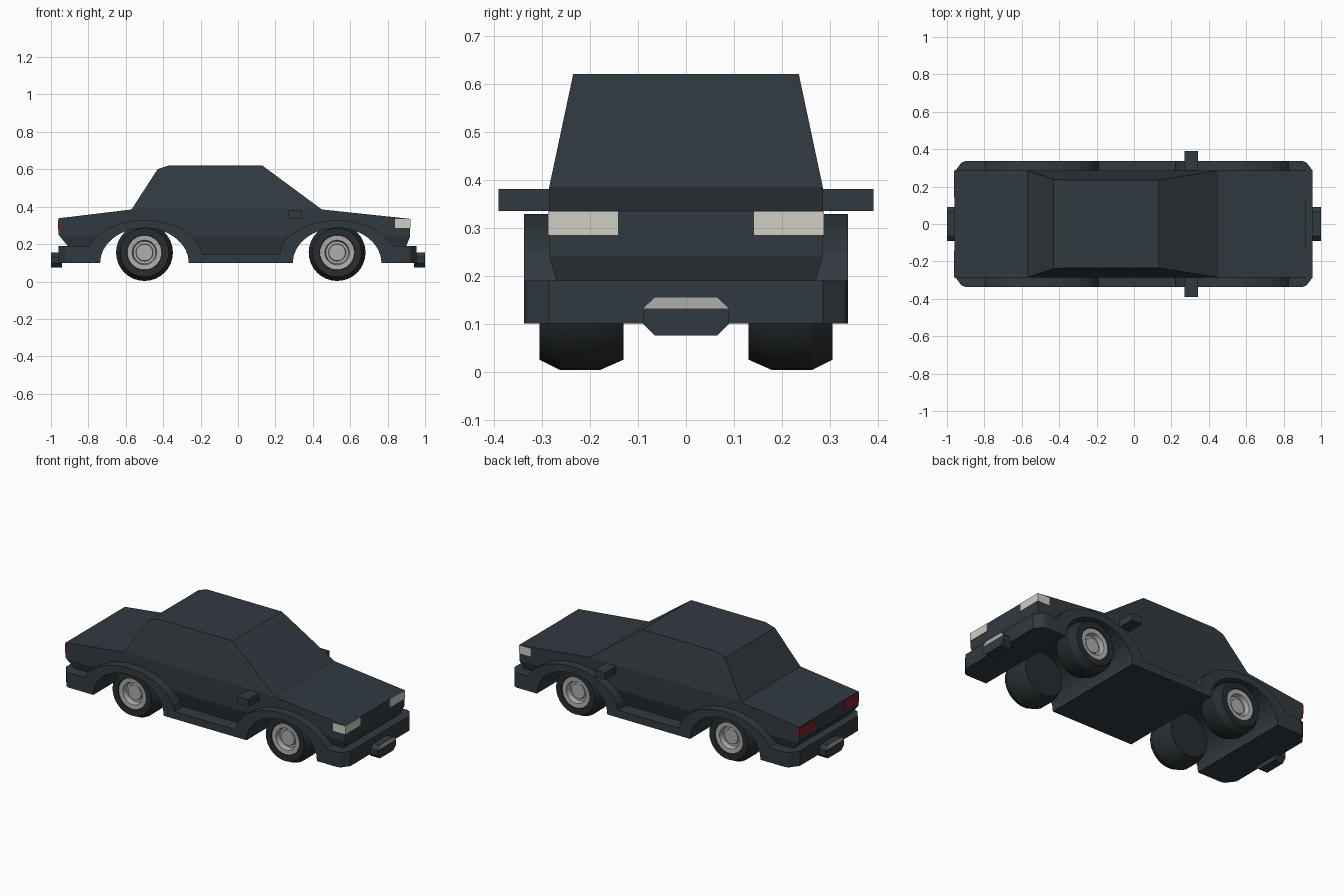
import bpy, bmesh, math
from mathutils import Vector

if "Cube" in bpy.data.objects:
    bpy.data.objects.remove(bpy.data.objects["Cube"])


def material(name, rgb):
    m = bpy.data.materials.new(name)
    m.diffuse_color = (*rgb, 1)
    m.use_nodes = True
    node = m.node_tree.nodes["Principled BSDF"]
    node.inputs["Base Color"].default_value = (*rgb, 1)
    node.inputs["Roughness"].default_value = 0.7
    return m


paint = material("dark slate paint", (0.031, 0.042, 0.051))
rubber = material("tyre rubber", (0.021, 0.026, 0.029))
metal = material("rim grey", (0.42, 0.42, 0.42))
lamp = material("lamp white", (0.62, 0.61, 0.56))
red = material("tail lamp red", (0.22, 0.012, 0.02))


def finish(name, bm, *mats):
    bmesh.ops.recalc_face_normals(bm, faces=bm.faces[:])
    mesh = bpy.data.meshes.new(name)
    bm.to_mesh(mesh)
    bm.free()
    for m in mats:
        mesh.materials.append(m)
    ob = bpy.data.objects.new(name, mesh)
    bpy.context.collection.objects.link(ob)
    return ob


def prism(points, half_width):
    """Side profile (x, z) spanning both sides of the car."""
    bm = bmesh.new()
    sides = [[bm.verts.new((x, s * half_width, z)) for x, z in points] for s in (-1, 1)]
    for loop in sides:
        bm.faces.new(loop)
    n = len(points)
    for i in range(n):
        j = (i + 1) % n
        bm.faces.new((sides[0][i], sides[0][j], sides[1][j], sides[1][i]))
    bmesh.ops.recalc_face_normals(bm, faces=bm.faces[:])
    return bm


def slice_off(bm, co, normal, clear):
    geom = bm.verts[:] + bm.edges[:] + bm.faces[:]
    bmesh.ops.bisect_plane(bm, geom=geom, plane_co=co, plane_no=normal, clear_outer=clear)
    if clear:
        open_edges = [e for e in bm.edges if e.is_boundary]
        bmesh.ops.holes_fill(bm, edges=open_edges, sides=0)


def box(name, lo, hi, mat):
    bm = bmesh.new()
    bmesh.ops.create_cube(bm, size=1)
    for v in bm.verts:
        v.co = Vector([(a + b) / 2 + c * (b - a) for a, b, c in zip(lo, hi, v.co)])
    return finish(name, bm, mat)


def arc(cx, cz, a, b, z_min, steps=16):
    """Arch running from rear to front, kept above z_min."""
    start = math.asin((z_min - cz) / b)
    angles = [math.pi - start - (math.pi - 2 * start) * i / steps for i in range(steps + 1)]
    return [(cx + a * math.cos(t), cz + b * math.sin(t)) for t in angles]


AXLES = (-0.5, 0.53)

# Main hull with wheel arches and tucked-in lower sides
sill = 0.14
bottom = [p for cx in AXLES for p in arc(cx, 0.1, 0.237, 0.187, sill)]
hull = [(-0.88, sill)] + bottom + [(0.88, sill), (0.90, 0.19), (0.92, 0.24), (0.92, 0.335),
        (0.45, 0.385), (-0.57, 0.385), (-0.96, 0.338), (-0.96, 0.25), (-0.91, 0.19)]
bm = prism(hull, 0.285)
slice_off(bm, (0, 0, 0.24), (0, 0, 1), False)
for v in bm.verts:
    tuck = max(0, 0.24 - v.co.z) * 0.3
    v.co.y -= math.copysign(tuck, v.co.y)
finish("body", bm, paint)

# Cabin narrowing towards the roof
bm = prism([(-0.57, 0.384), (0.45, 0.384), (0.13, 0.62), (-0.37, 0.62), (-0.43, 0.60)], 0.285)
for v in bm.verts:
    v.co.y *= 1 - 0.176 * (v.co.z - 0.384) / 0.236
finish("cabin", bm, paint)

# Bumpers, sills and flared arches as one wide skirt
low, step, top = 0.1, 0.145, 0.19
rear, front = AXLES
lower = [(-0.96, low)]
for cx in AXLES:
    lower += arc(cx, low, 0.237, 0.187, low)
lower += [(0.955, low), (0.955, top)]


def flare(cx):
    return arc(cx, 0.13, 0.31, 0.198, step)[::-1]


front_flare = [p for p in flare(front) if p[0] < front or p[1] > top]
rear_flare = [p for p in flare(rear) if p[0] > rear or p[1] > top]
upper = [(front + 0.297, top)] + front_flare + rear_flare + [(rear - 0.297, top), (-0.96, top)]
bm = prism(lower + upper, 0.337)
# Rounded bumper corners
for sx in (-1, 1):
    for sy in (-1, 1):
        for x, y, nx, ny in ((0.955, 0.285, 0.8, 0.6), (0.90, 0.337, 0.32, 0.95)):
            slice_off(bm, (sx * x, sy * y, 0), (sx * nx, sy * ny, 0), True)
finish("skirt", bm, paint)

# Wheels turned from one profile of (radius, distance from car centre)
tyre = [(0, 0.13), (0.13, 0.13), (0.152, 0.18), (0.152, 0.262), (0.13, 0.305), (0.094, 0.305)]
rim = [(0.092, 0.3), (0.066, 0.298), (0.06, 0.268), (0.047, 0.268), (0.044, 0.28), (0, 0.28)]


def wheel(name, cx, side, segments=32):
    bm = bmesh.new()
    profile = tyre + rim
    rings = []
    for r, y in profile:
        count = segments if r else 1
        ring = []
        for i in range(count):
            t = math.tau * i / segments
            ring.append(bm.verts.new((cx + r * math.cos(t), side * y, 0.155 + r * math.sin(t))))
        rings.append(ring)
    for k in range(len(rings) - 1):
        a, b = rings[k], rings[k + 1]
        for i in range(segments):
            j = (i + 1) % segments
            if len(a) == 1:
                f = bm.faces.new((a[0], b[i], b[j]))
            elif len(b) == 1:
                f = bm.faces.new((a[i], a[j], b[0]))
            else:
                f = bm.faces.new((a[i], a[j], b[j], b[i]))
            f.material_index = int(k >= len(tyre))
    ob = finish(name, bm, rubber, metal)
    bpy.ops.object.select_all(action="DESELECT")
    ob.select_set(True)
    bpy.context.view_layer.objects.active = ob
    bpy.ops.object.shade_smooth_by_angle(angle=math.radians(25))


for end, cx in (("rear", rear), ("front", front)):
    for label, side in (("right", -1), ("left", 1)):
        wheel(f"{end}_{label}_wheel", cx, side)

# Lamps and mirrors on both sides
for label, s in (("right", -1), ("left", 1)):
    def pair(name, x0, x1, y0, y1, z0, z1, mat):
        ys = sorted((s * y0, s * y1))
        box(f"{label}_{name}", (x0, ys[0], z0), (x1, ys[1], z1), mat)
    pair("headlight", 0.84, 0.923, 0.142, 0.287, 0.285, 0.334, lamp)
    pair("tail_light", -0.963, -0.95, 0.142, 0.286, 0.275, 0.33, red)
    pair("mirror", 0.27, 0.342, 0.26, 0.39, 0.335, 0.38, paint)

# Eight-sided bumper blocks with a grey upper strip on the outer face
for label, s in (("front", 1), ("rear", -1)):
    outline = [(0.065, 0.075), (0.09, 0.1), (0.09, 0.132), (0.065, 0.155)]
    outline += [(-y, z) for y, z in reversed(outline)]
    bm = bmesh.new()
    ends = [[bm.verts.new((s * x, y, z)) for y, z in outline] for x in (0.94, 1.0)]
    for loop in ends:
        bm.faces.new(loop)
    for i in range(len(outline)):
        j = (i + 1) % len(outline)
        bm.faces.new((ends[0][i], ends[0][j], ends[1][j], ends[1][i]))
    slice_off(bm, (0, 0, 0.1319), (0, 0, 1), False)
    bmesh.ops.recalc_face_normals(bm, faces=bm.faces[:])
    for f in bm.faces:
        if f.normal.x * s > 0.9 and f.calc_center_median().z > 0.132:
            f.material_index = 1
    finish(f"{label}_bumper_block", bm, paint, metal)
